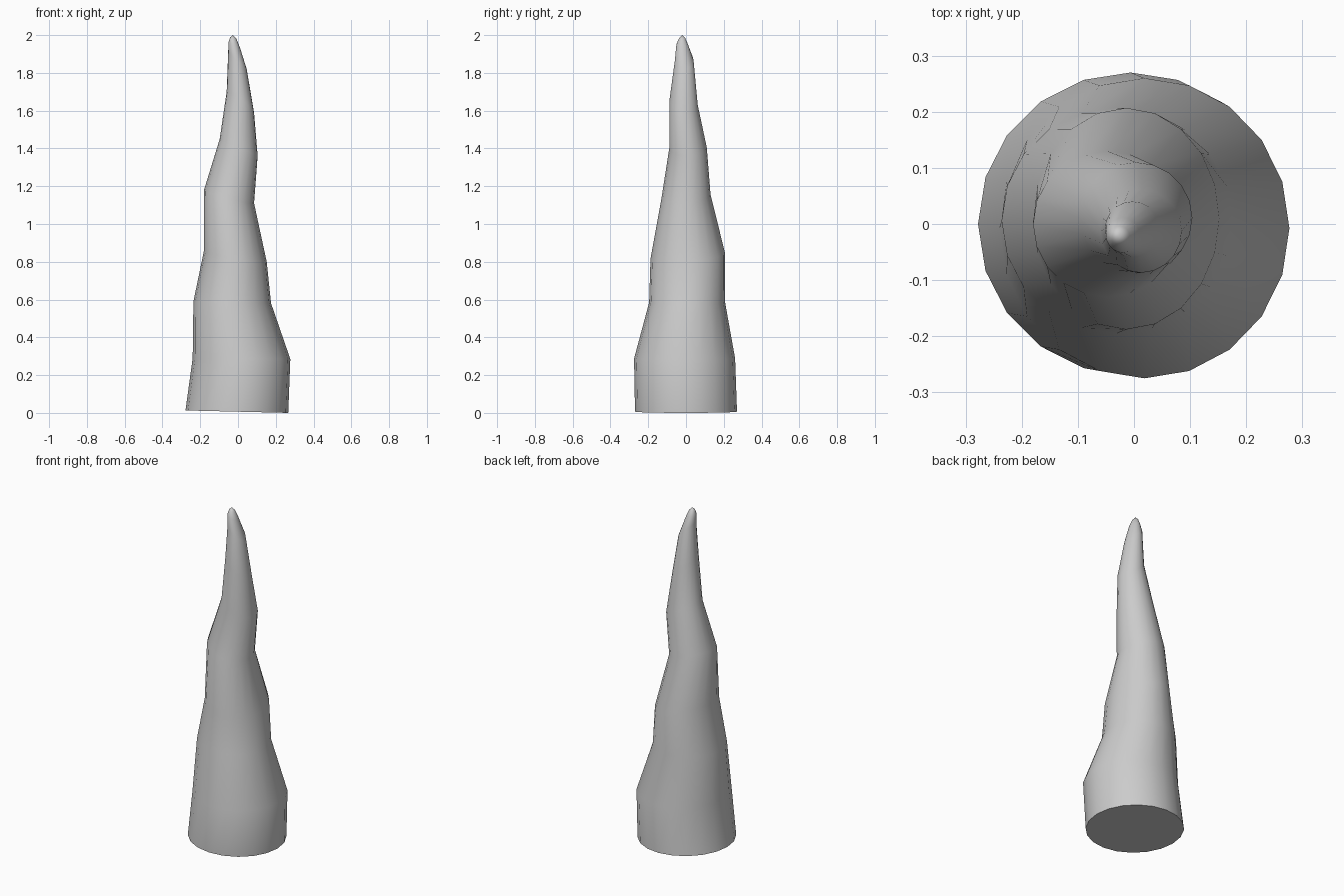
import bpy, bmesh, math

if "Cube" in bpy.data.objects:
    bpy.data.objects.remove(bpy.data.objects["Cube"])

SIDES = 20
# Cross-sections: x min, z there, x max, z there, y min, y max, z tilt along y
RINGS = [
    (-0.278, 0.015, 0.266, 0.002, -0.270, 0.270, 0.000),
    (-0.240, 0.29, 0.277, 0.285, -0.275, 0.260, 0.00),
    (-0.236, 0.59, 0.175, 0.58, -0.195, 0.207, 0.00),
    (-0.180, 0.86, 0.152, 0.80, -0.188, 0.207, 0.03),
    (-0.180, 1.18, 0.085, 1.11, -0.130, 0.130, 0.02),
    (-0.097, 1.45, 0.104, 1.36, -0.088, 0.110, 0.00),
    (-0.060, 1.70, 0.085, 1.59, -0.087, 0.062, -0.03),
    (-0.052, 1.91, 0.046, 1.82, -0.059, 0.040, 0.00),
    (-0.050, 1.963, 0.010, 1.935, -0.051, 0.011, 0.00),
    (-0.042, 1.988, -0.008, 1.980, -0.037, -0.004, 0.00),
]

bone = bpy.data.materials.new("plain grey")
bone.diffuse_color = (0.6, 0.6, 0.6, 1)
bone.use_nodes = True
bone.node_tree.nodes["Principled BSDF"].inputs["Base Color"].default_value = bone.diffuse_color

# Crooked horn: tilted elliptical rings joined by quads
bm = bmesh.new()
loops = []
for x0, z0, x1, z1, y0, y1, tilt in RINGS:
    loop = []
    for i in range(SIDES):
        c = math.cos(math.tau * i / SIDES)
        s = math.sin(math.tau * i / SIDES)
        loop.append(bm.verts.new(((x0 + x1) / 2 + c * (x1 - x0) / 2,
                                  (y0 + y1) / 2 + s * (y1 - y0) / 2,
                                  (z0 + z1) / 2 + c * (z1 - z0) / 2 + s * tilt / 2)))
    loops.append(loop)
for a, b in zip(loops, loops[1:]):
    for i in range(SIDES):
        j = (i + 1) % SIDES
        bm.faces.new((a[i], a[j], b[j], b[i]))

# Flat base and rounded point
bm.faces.new(loops[0][::-1])
tip = bm.verts.new((-0.027, -0.02, 2.0))
for i in range(SIDES):
    bm.faces.new((loops[-1][i], loops[-1][(i + 1) % SIDES], tip))

# Rest the lowest point on the floor
low = min(v.co.z for v in bm.verts)
for v in loops[0]:
    v.co.z -= low

mesh = bpy.data.meshes.new("horn")
bm.to_mesh(mesh)
bm.free()
mesh.materials.append(bone)
horn = bpy.data.objects.new("horn", mesh)
bpy.context.collection.objects.link(horn)
bpy.context.view_layer.objects.active = horn
horn.select_set(True)
bpy.ops.object.shade_smooth_by_angle(angle=math.radians(50))
